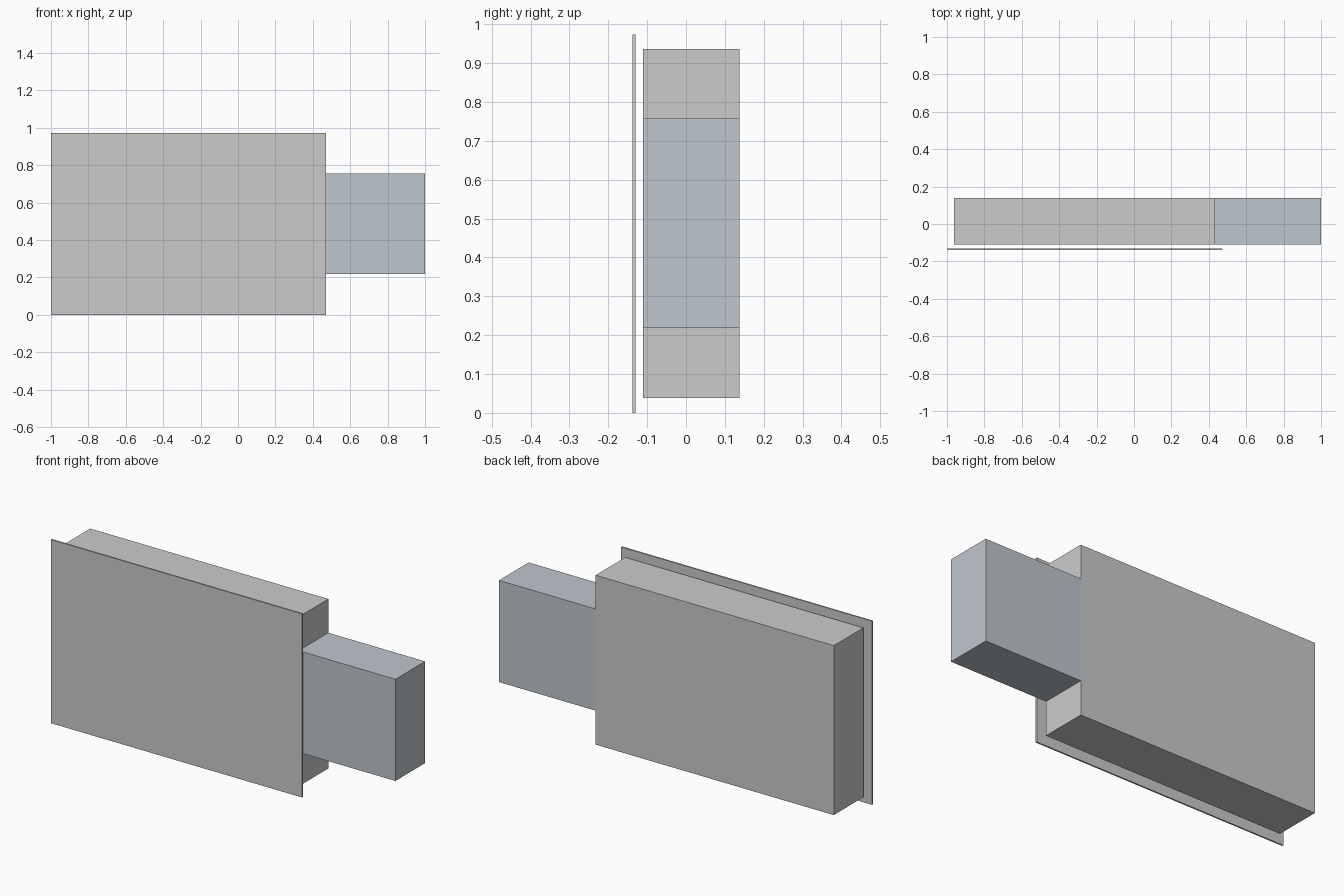
import bpy

if "Cube" in bpy.data.objects:
    bpy.data.objects.remove(bpy.data.objects["Cube"])


def box(name, x, y, z):
    """Axis-aligned box from (min, max) ranges."""
    centre = [(a + b) / 2 for a, b in (x, y, z)]
    bpy.ops.mesh.primitive_cube_add(size=1, location=centre)
    ob = bpy.context.object
    ob.name = name
    ob.scale = [b - a for a, b in (x, y, z)]
    bpy.ops.object.transform_apply(location=False, rotation=False, scale=True)
    return ob


# Main housing and the side block share the same depth
depth = (-0.11, 0.138)
box("housing", (-0.963, 0.433), depth, (0.038, 0.936))
side_block = box("side_block", (0.433, 1.0), depth, (0.218, 0.757))

# Thin cover plate standing just off the front of the housing
box("front_plate", (-1.0, 0.471), (-0.138, -0.13), (0.0, 0.973))

# Slightly blue grey for the side block
mat = bpy.data.materials.new("blue_grey")
mat.diffuse_color = (0.52, 0.57, 0.62, 1)
mat.use_nodes = True
mat.node_tree.nodes["Principled BSDF"].inputs["Base Color"].default_value = mat.diffuse_color
side_block.data.materials.append(mat)
